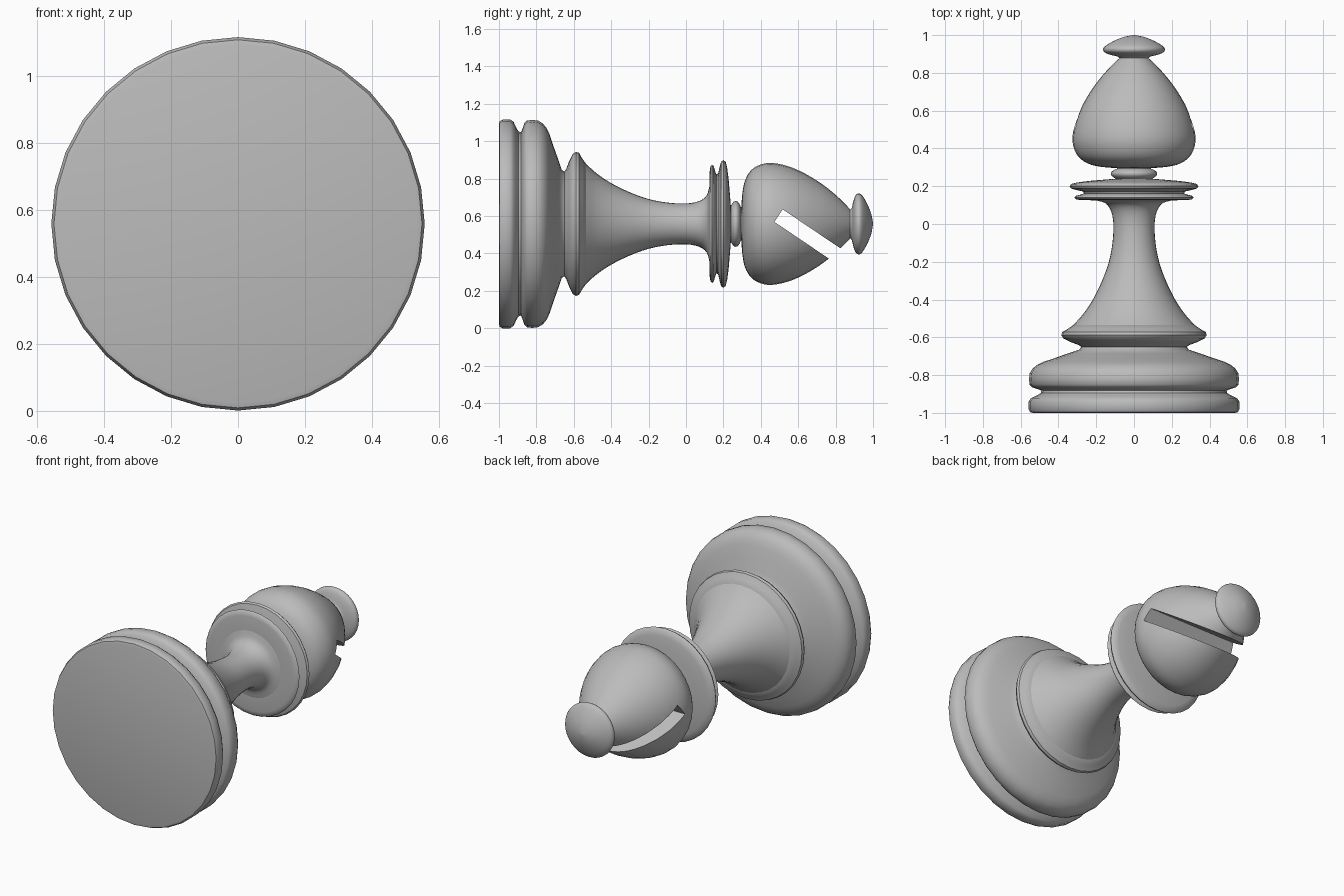
import bpy, bmesh, math
from mathutils import Vector

if "Cube" in bpy.data.objects:
    bpy.data.objects.remove(bpy.data.objects["Cube"])

SIDES = 32
AXIS_Z = 0.558          # height of the lying turned axis (parallel to y)

grey = bpy.data.materials.new("plain_grey")
grey.diffuse_color = (0.5, 0.5, 0.5, 1)
grey.use_nodes = True
grey.node_tree.nodes["Principled BSDF"].inputs["Base Color"].default_value = grey.diffuse_color


def smooth_profile(pts, n):
    """Catmull-Rom refinement of a (y, radius) profile."""
    if n < 2:
        return pts
    p = [Vector(q) for q in pts]
    p = [2 * p[0] - p[1]] + p + [2 * p[-1] - p[-2]]
    out = []
    for a, b, c, d in zip(p, p[1:], p[2:], p[3:]):
        for i in range(n):
            t = i / n
            out.append(0.5 * (2 * b + (c - a) * t + (2 * a - 5 * b + 4 * c - d) * t * t
                              + (3 * b - a - 3 * c + d) * t ** 3))
    return out + [p[-2]]


def shade(ob, angle=40):
    bpy.ops.object.select_all(action='DESELECT')
    ob.select_set(True)
    bpy.context.view_layer.objects.active = ob
    bpy.ops.object.shade_smooth_by_angle(angle=math.radians(angle))


def lathe(name, pts, n=1):
    """Closed solid of revolution around the lying axis."""
    bm = bmesh.new()
    rings = []
    for y, r in smooth_profile(pts, n):
        rings.append([bm.verts.new((max(r, 0.002) * math.cos(k * math.tau / SIDES), y,
                                    AXIS_Z + max(r, 0.002) * math.sin(k * math.tau / SIDES)))
                      for k in range(SIDES)])
    for a, b in zip(rings, rings[1:]):
        for k in range(SIDES):
            j = (k + 1) % SIDES
            bm.faces.new((a[k], a[j], b[j], b[k]))
    bm.faces.new(rings[0])
    bm.faces.new(rings[-1])
    bmesh.ops.recalc_face_normals(bm, faces=bm.faces)
    me = bpy.data.meshes.new(name)
    bm.to_mesh(me)
    bm.free()
    me.materials.append(grey)
    ob = bpy.data.objects.new(name, me)
    bpy.context.collection.objects.link(ob)
    shade(ob)
    return ob


# Foot: flat disc, groove and rounded shoulder
lathe("foot", [(-1, 0.535), (-0.996, 0.55), (-0.98, 0.558), (-0.94, 0.558), (-0.922, 0.546),
               (-0.908, 0.515), (-0.895, 0.494), (-0.882, 0.49), (-0.874, 0.51), (-0.864, 0.54),
               (-0.85, 0.553), (-0.82, 0.556), (-0.79, 0.552), (-0.765, 0.537), (-0.745, 0.512),
               (-0.73, 0.48), (-0.71, 0.42), (-0.685, 0.35), (-0.665, 0.29), (-0.65, 0.28)])

# Flared collar above the foot
lathe("foot_collar", [(-0.65, 0.28), (-0.64, 0.295), (-0.625, 0.335), (-0.605, 0.375),
                      (-0.588, 0.385), (-0.572, 0.38), (-0.555, 0.35), (-0.535, 0.322)])

# Concave stem flaring into the neck rings
lathe("stem", [(-0.535, 0.322), (-0.48, 0.272), (-0.4, 0.218), (-0.3, 0.169), (-0.2, 0.133),
               (-0.1, 0.114), (0, 0.109), (0.07, 0.122), (0.11, 0.152), (0.125, 0.2)], 3)

# Two thin neck discs and the small bead
lathe("lower_neck_disc", [(0.125, 0.2), (0.127, 0.285), (0.131, 0.308), (0.14, 0.316),
                          (0.149, 0.308), (0.155, 0.285), (0.162, 0.265)])
lathe("upper_neck_disc", [(0.162, 0.265), (0.172, 0.27), (0.18, 0.305), (0.188, 0.334),
                          (0.2, 0.341), (0.212, 0.332), (0.22, 0.3), (0.228, 0.24),
                          (0.238, 0.12), (0.24, 0.09)])
lathe("neck_bead", [(0.235, 0.09), (0.245, 0.105), (0.255, 0.119), (0.266, 0.123),
                    (0.277, 0.119), (0.287, 0.105), (0.293, 0.09), (0.3, 0.09)])

# Egg-shaped head with a slanted slot
head = lathe("head", [(0.296, 0.08), (0.3, 0.15), (0.313, 0.225), (0.345, 0.284), (0.395, 0.316),
                      (0.46, 0.326), (0.55, 0.307), (0.64, 0.267), (0.73, 0.211), (0.8, 0.155),
                      (0.85, 0.107), (0.88, 0.075)], 3)
slant = math.radians(-34)
along = Vector((0, math.cos(slant), math.sin(slant)))
length, width = 0.46, 0.08
bpy.ops.mesh.primitive_cube_add(size=1, location=Vector((0, 0.495, 0.602)) + along * length / 2,
                                rotation=(slant, 0, 0))
cutter = bpy.context.object
cutter.name = "slot_cutter"
cutter.scale = (1, length, width)
cutter.data.materials.append(grey)
cutter.hide_render = True
cut = head.modifiers.new("slot", 'BOOLEAN')
cut.operation, cut.solver, cut.object = 'DIFFERENCE', 'EXACT', cutter
bpy.context.view_layer.objects.active = head
bpy.ops.object.modifier_apply(modifier=cut.name)
bpy.data.objects.remove(cutter)
shade(head, 35)

# Finial knob
lathe("finial", [(0.875, 0.075), (0.886, 0.085), (0.893, 0.115), (0.905, 0.15), (0.92, 0.163),
                 (0.937, 0.158), (0.957, 0.13), (0.977, 0.09), (0.992, 0.048), (1, 0)], 2)
